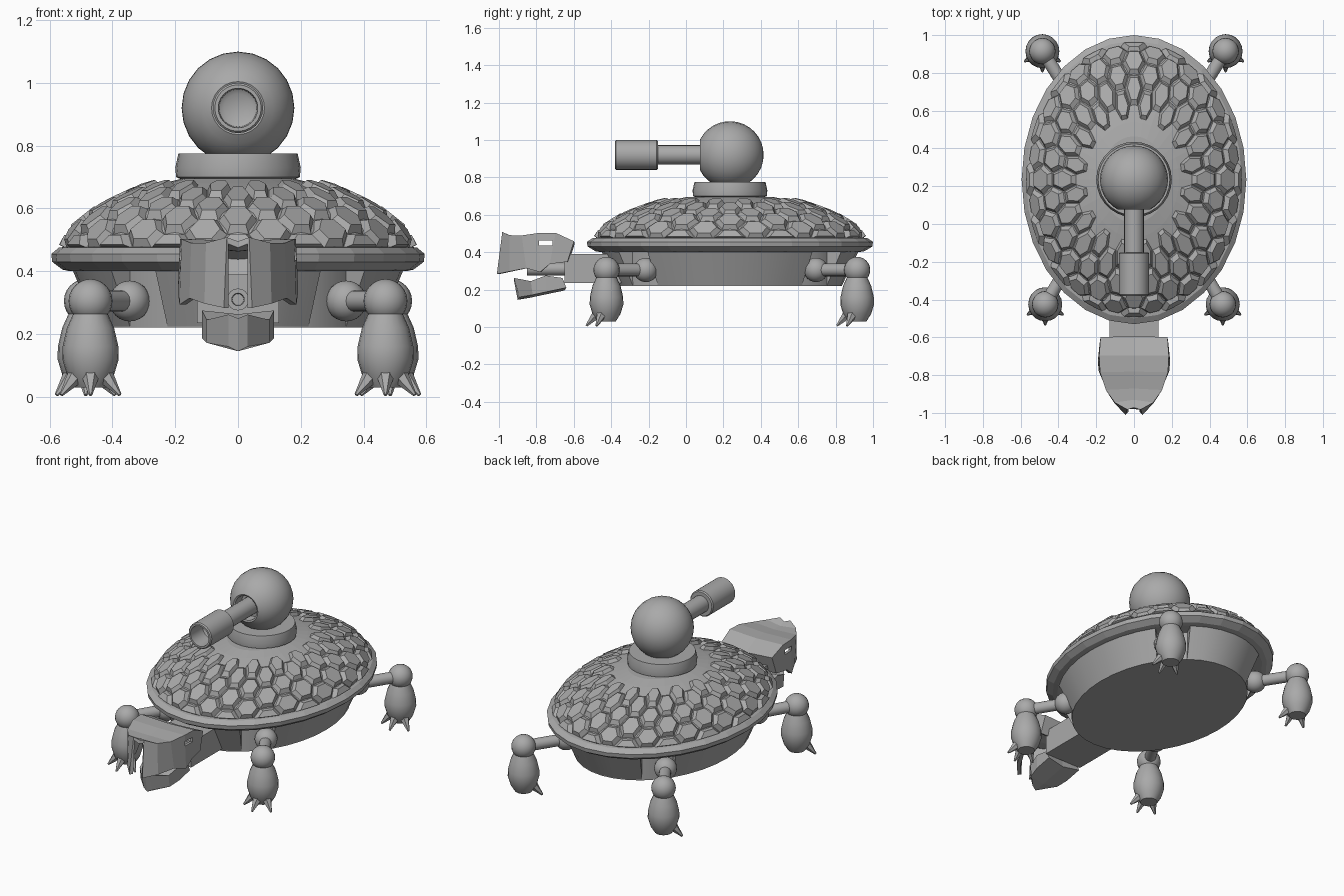
import bpy, bmesh, math
from mathutils import Vector

if "Cube" in bpy.data.objects:
    bpy.data.objects.remove(bpy.data.objects["Cube"])

grey = bpy.data.materials.new("plain grey")
grey.use_nodes = True
grey.diffuse_color = (0.4, 0.4, 0.4, 1)
grey.node_tree.nodes["Principled BSDF"].inputs["Base Color"].default_value = (0.4, 0.4, 0.4, 1)

MID = Vector((0, 0.235, 0))   # centre of the shell
RX, RY = 0.595, 0.765         # shell radii
smooth = []


def finish(name, bm, soft=False):
    bmesh.ops.remove_doubles(bm, verts=bm.verts, dist=1e-5)
    bmesh.ops.recalc_face_normals(bm, faces=bm.faces)
    mesh = bpy.data.meshes.new(name)
    bm.to_mesh(mesh)
    bm.free()
    mesh.materials.append(grey)
    ob = bpy.data.objects.new(name, mesh)
    bpy.context.collection.objects.link(ob)
    if soft:
        smooth.append(ob)
    return ob


def lathe(name, profile, loc, segs=24, sx=1, sy=1, forward=False, soft=True):
    """Spin (radius, height) points; forward turns the axis towards -y."""
    bm = bmesh.new()
    rings = []
    for r, h in profile:
        ring = []
        for i in range(segs):
            a = math.tau * i / segs
            p = Vector((sx * r * math.cos(a), sy * r * math.sin(a), h))
            if forward:
                p = Vector((p.x, -p.z, p.y))
            ring.append(bm.verts.new(p))
        rings.append(ring)
    for lo, hi in zip(rings, rings[1:]):
        for i in range(segs):
            j = (i + 1) % segs
            bm.faces.new((lo[i], lo[j], hi[j], hi[i]))
    ob = finish(name, bm, soft)
    ob.location = loc
    return ob


def ball(name, loc, r):
    pts = [(r * math.sin(math.pi * i / 12), -r * math.cos(math.pi * i / 12)) for i in range(13)]
    return lathe(name, pts, loc, 20)


def rod(name, p, q, r1, r2, segs=16):
    p, q = Vector(p), Vector(q)
    d = q - p
    ob = lathe(name, [(0, 0), (r1, 0), (r2, d.length), (0, d.length)], p, segs)
    ob.rotation_euler = d.to_track_quat('Z', 'Y').to_euler()
    return ob


def box(name, lo, hi):
    bm = bmesh.new()
    bmesh.ops.create_cube(bm, size=1)
    for v in bm.verts:
        v.co = [lo[k] if v.co[k] < 0 else hi[k] for k in range(3)]
    return finish(name, bm)


# Shell: rim, dome and staggered raised scales
lathe("shell_rim", [(0, .405), (.90, .40), (.94, .405), (.995, .43), (1, .455), (.96, .475), (.9, .48), (0, .48)],
      MID, 28, RX, RY, soft=False)
DOME = [(.93, .475), (.88, .53), (.77, .585), (.66, .62), (.51, .66), (.40, .68)]
lathe("shell_dome", [(0, .47)] + DOME + [(.3, .695), (0, .70)], MID, 32, RX, RY, soft=False)


def dome(a, t):
    t = min(max(t, 0), len(DOME) - 1.001)
    i = int(t)
    r, z = Vector(DOME[i]).lerp(Vector(DOME[i + 1]), t - i)
    return Vector((RX * r * math.cos(a), RY * r * math.sin(a), z))


COUNT, STEP = 16, 0.8
W = math.tau / (3 * COUNT)
HEX = [(-1, 0), (-.5, -1), (.5, -1), (1, 0), (.5, 1), (-.5, 1)]
bm = bmesh.new()
for row in range(6):
    for k in range(COUNT):
        a0, t0 = math.tau * (k + row % 2 / 2) / COUNT, row * STEP
        side = dome(a0 + .05, t0 + .3) - dome(a0 - .05, t0 + .3)
        rise = dome(a0, t0 + .5) - dome(a0, t0 + .1)
        up = side.cross(rise).normalized()
        low, top = [], []
        for u, v in HEX:
            low.append(bm.verts.new(dome(a0 + u * W, t0 + v * STEP) - up * .004))
            top.append(bm.verts.new(dome(a0 + u * W * .72, t0 + v * STEP * .7) + up * .02))
        bm.faces.new(top)
        for i in range(6):
            j = (i + 1) % 6
            bm.faces.new((low[i], low[j], top[j], top[i]))
scales = finish("shell_scales", bm)
scales.location = MID

# Hull: upright core with flared panels between the leg bays
lathe("hull_core", [(0, .22), (1, .22), (1, .42), (0, .42)], MID, 36, .45, .60)
for n, (start, end) in enumerate([(-40, 40), (60, 120), (140, 220), (240, 300)]):
    bm = bmesh.new()
    cuts = []
    for deg in range(start, end + 1, 10):
        a = math.radians(deg)
        cuts.append([bm.verts.new((x * math.cos(a), y * math.sin(a), z))
                     for x, y, z in ((.448, .598, .22), (.53, .69, .41), (.43, .58, .41))])
    for c, d in zip(cuts, cuts[1:]):
        for i in range(3):
            j = (i + 1) % 3
            bm.faces.new((c[i], c[j], d[j], d[i]))
    bm.faces.new(cuts[0])
    bm.faces.new(cuts[-1])
    finish("hull_panel_%d" % (n + 1), bm, True).location = MID

# Legs, each with three forward claws
CALF = [(0, .03), (.05, .03), (.075, .07), (.09, .12), (.089, .16), (.075, .22), (.05, .275), (0, .29)]
for end, hip_y, knee_y, knee_x in (("front", -.215, -.425, .47), ("rear", .695, .915, .485)):
    for side, s in (("left", 1), ("right", -1)):
        tag = end + "_" + side
        hip, knee = Vector((s * .345, hip_y, .305)), Vector((s * knee_x, knee_y, .305))
        foot = Vector((knee.x, knee.y, 0))
        ball(tag + "_hip", hip, .065)
        ball(tag + "_knee", knee, .07)
        rod(tag + "_arm", hip, knee, .034, .034)
        lathe(tag + "_calf", CALF, foot, 20)
        for n, deg in enumerate((-150, -90, -30)):
            a = math.radians(deg)
            d = Vector((math.cos(a), math.sin(a), 0))
            rod("%s_claw_%d" % (tag, n + 1), foot + d * .055 + Vector((0, 0, .065)),
                foot + d * .108 + Vector((0, 0, .006)), .028, .006, 6)

# Turret: collar, ball with a front socket, barrel and hollow muzzle
lathe("turret_collar", [(0, .66), (.175, .66), (.175, .69), (.197, .70), (.2, .73), (.19, .775), (0, .775)], MID, 28)
arc = [math.radians(152 * i / 14) for i in range(15)]
lathe("turret_ball", [(.18 * math.sin(a), -.18 * math.cos(a)) for a in arc]
      + [(.075, .155), (.07, .10), (0, .10)], MID + Vector((0, 0, .92)), 24, forward=True)
lathe("gun_barrel", [(0, .1), (.052, .1), (.052, .39), (0, .39)], MID + Vector((0, 0, .92)), 20, forward=True)
lathe("gun_muzzle", [(0, .385), (.074, .385), (.08, .392), (.08, .608), (.074, .615), (.063, .615),
                     (.06, .50), (.045, .49), (0, .49)], MID + Vector((0, 0, .92)), 24, forward=True)


# Head: mirrored stations of (half width, top y, top z, bottom y, bottom z)
def jaw(name, stations, solid):
    bm = bmesh.new()
    cuts = []
    for x, yt, zt, yb, zb in stations:
        pts = [(0, yt, zt - .012), (x, yt, zt), (x, yb, zb)]
        if solid:
            pts.append((0, yb - .01, zb - .015))
        cuts.append([bm.verts.new(p) for p in pts])
    for c, d in zip(cuts, cuts[1:]):
        for i in range(len(c) - 1):
            bm.faces.new((c[i], c[i + 1], d[i + 1], d[i]))
    back = cuts[0]
    if solid:
        bm.faces.new(cuts[-1])
        bm.faces.new(back)
    else:
        x, yt, zt, yb, zb = stations[0]
        bm.faces.new(back + [bm.verts.new((0, yb, zb))])
    ob = finish(name, bm)
    mirror = ob.modifiers.new("Mirror", 'MIRROR')
    mirror.use_clip = True
    return ob


upper = jaw("head_upper", [(.165, -.615, .45, -.647, .353), (.17, -.70, .487, -.727, .337),
                           (.165, -.78, .487, -.775, .294), (.135, -.87, .475, -.845, .315),
                           (.09, -.935, .475, -.93, .297), (.03, -.98, .487, -.995, .283)], False)
wall = upper.modifiers.new("Wall", 'SOLIDIFY')
wall.thickness = .022
wall.offset = -1
cutter = box("eye_cutter", (-.3, -.785, .435), (.3, -.715, .463))
cutter.hide_render = True
cutter.hide_viewport = True
cutter.display_type = 'WIRE'
eyes = upper.modifiers.new("Eyes", 'BOOLEAN')
eyes.object = cutter
eyes.operation = 'DIFFERENCE'
eyes.solver = 'EXACT'
jaw("head_lower", [(.115, -.66, .262, -.64, .21), (.115, -.75, .275, -.75, .187),
                   (.10, -.83, .245, -.82, .172), (.03, -.92, .262, -.89, .16)], True)
box("neck", (-.13, -.65, .235), (.13, -.25, .39))
lathe("mouth_nozzle", [(0, 0), (.035, 0), (.035, .25), (.02, .25), (.018, .2), (0, .2)],
      (0, -.6, .31), 16, forward=True)

# Smooth the round parts, keeping their edges sharp
bpy.ops.object.select_all(action='DESELECT')
for ob in smooth:
    ob.select_set(True)
bpy.context.view_layer.objects.active = smooth[0]
bpy.ops.object.shade_smooth_by_angle(angle=math.radians(35))
